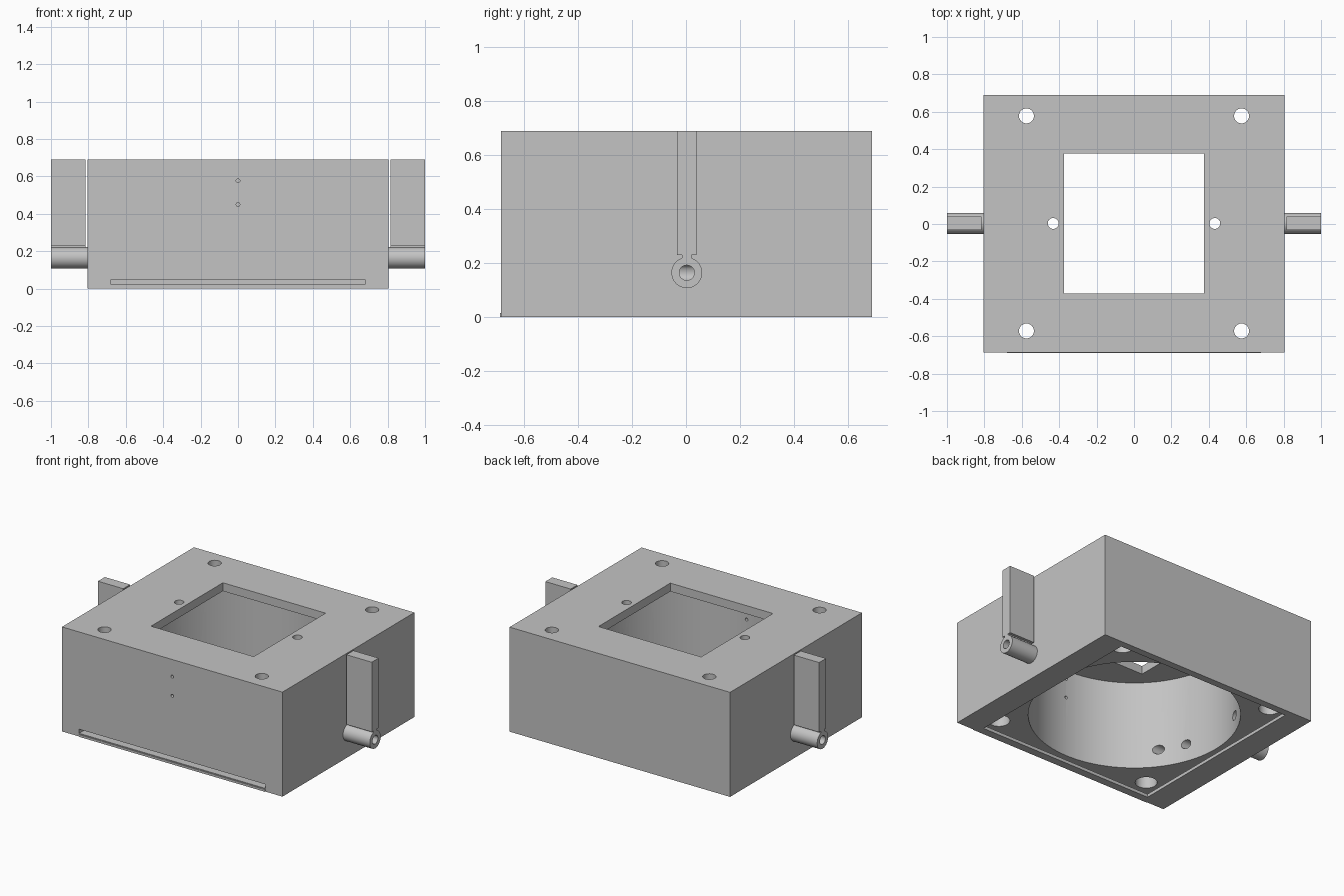
import bpy
import bmesh
import math
from mathutils import Matrix, Vector

start = bpy.data.objects.get("Cube")
if start:
    bpy.data.objects.remove(start, do_unlink=True)

CY = 0.003          # centre line of the housing in y
TUBE_Z = 0.165      # height of the side tubes

grey = bpy.data.materials.new("plain grey")
grey.use_nodes = True
colour = (0.55, 0.55, 0.55, 1)
grey.diffuse_color = colour
grey.node_tree.nodes["Principled BSDF"].inputs["Base Color"].default_value = colour


def finish(name, bm):
    mesh = bpy.data.meshes.new(name)
    bm.to_mesh(mesh)
    bm.free()
    mesh.materials.append(grey)
    ob = bpy.data.objects.new(name, mesh)
    bpy.context.collection.objects.link(ob)
    return ob


def box(name, x, y, z):
    """Box from three (low, high) ranges."""
    bm = bmesh.new()
    bmesh.ops.create_cube(bm, size=1)
    for v in bm.verts:
        v.co = Vector([(r[0] + r[1]) / 2 + c * (r[1] - r[0])
                       for c, r in zip(v.co, (x, y, z))])
    return finish(name, bm)


def rod(name, a, b, radius, sides=32):
    """Cylinder between two points."""
    a, b = Vector(a), Vector(b)
    turn = (b - a).to_track_quat('Z', 'Y').to_matrix().to_4x4()
    bm = bmesh.new()
    bmesh.ops.create_cone(bm, cap_ends=True, segments=sides, radius1=radius,
                          radius2=radius, depth=(b - a).length,
                          matrix=Matrix.Translation((a + b) / 2) @ turn)
    return finish(name, bm)


def combine(target, tool, operation='DIFFERENCE'):
    mod = target.modifiers.new("combine", 'BOOLEAN')
    mod.operation = operation
    mod.solver = 'EXACT'
    mod.object = tool
    bpy.context.view_layer.objects.active = target
    bpy.ops.object.modifier_apply(modifier=mod.name)
    bpy.data.objects.remove(tool, do_unlink=True)


def smooth(ob):
    bpy.ops.object.select_all(action='DESELECT')
    ob.select_set(True)
    bpy.context.view_layer.objects.active = ob
    bpy.ops.object.shade_smooth_by_angle(angle=math.radians(30))


# Housing block with a round chamber below a square window
body = box("housing", (-0.805, 0.805), (-0.686, 0.69), (0, 0.69))
combine(body, rod("chamber", (0, CY, 0.03), (0, CY, 0.635), 0.635, 96))
combine(body, box("window", (-0.375, 0.375), (CY - 0.375, CY + 0.375), (0.5, 0.8)))

# Underside opening and the wider slide slot that is open at the front
combine(body, box("opening", (-0.64, 0.64), (CY - 0.64, CY + 0.64), (-0.1, 0.035)))
combine(body, box("slot", (-0.68, 0.68), (-0.8, 0.68), (0.021, 0.048)))

for sx in (-1, 1):
    # Counterbored corner holes
    for sy in (-1, 1):
        x, y = sx * 0.575, CY + sy * 0.575
        combine(body, rod("bolt_hole", (x, y, 0.3), (x, y, 0.8), 0.04))
        combine(body, rod("counterbore", (x, y, 0.03), (x, y, 0.6), 0.066))
    # Small holes beside the window
    combine(body, rod("pin_hole", (sx * 0.432, CY, 0.5), (sx * 0.432, CY, 0.8), 0.029))
    # Gas channel in the wall with ports into the chamber
    combine(body, rod("channel", (sx * 0.72, CY - 0.42, TUBE_Z),
                      (sx * 0.72, CY + 0.42, TUBE_Z), 0.031))
    for y in (-0.38, -0.225, 0.225, 0.38):
        combine(body, rod("port", (sx * 0.4, CY + y, TUBE_Z),
                          (sx * 0.72, CY + y, TUBE_Z), 0.03))
    combine(body, rod("inlet", (sx * 0.72, CY, TUBE_Z), (sx * 0.9, CY, TUBE_Z), 0.028))

# Tiny sensor holes through the front wall
for z in (0.45, 0.577):
    combine(body, rod("sensor_hole", (0, -0.8, z), (0, -0.4, z), 0.01, 16))
smooth(body)

# Thin lip under the slot
box("slot_lip", (-0.68, 0.68), (-0.69, -0.68), (0, 0.015))

for side, sx in (("left", 1), ("right", -1)):
    # Hollow tube
    tube = rod(side + "_tube", (sx * 0.805, CY, TUBE_Z), (sx, CY, TUBE_Z), 0.057, 48)
    combine(tube, rod("bore", (sx * 0.7, CY, TUBE_Z), (sx * 1.1, CY, TUBE_Z), 0.028))
    smooth(tube)
    # Upright tab on a narrow neck
    span = sorted((sx * 0.815, sx))
    box(side + "_tab", span, (CY - 0.036, CY + 0.036), (0.23, 0.69))
    box(side + "_tab_neck", span, (CY - 0.018, CY + 0.018), (0.212, 0.232))
